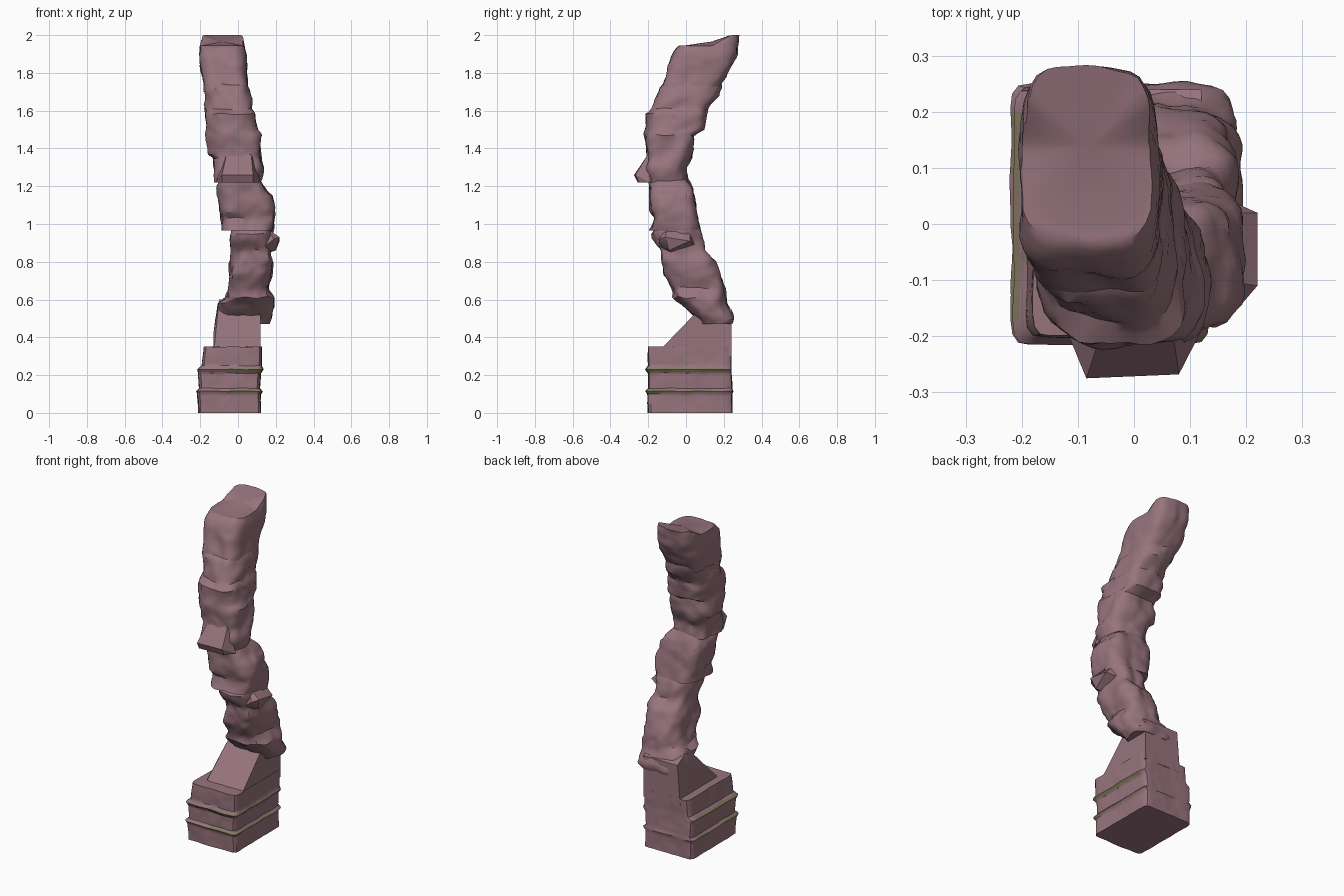
import bpy, bmesh, math
from mathutils import Vector, noise


def material(name, rgb):
    m = bpy.data.materials.new(name)
    m.diffuse_color = (*rgb, 1)
    return m


ROCK = material("mauve rock", (0.31, 0.175, 0.205))
LICHEN = material("olive seam", (0.235, 0.19, 0.125))


def finish(bm, name, angle=35):
    bmesh.ops.recalc_face_normals(bm, faces=bm.faces)
    me = bpy.data.meshes.new(name)
    bm.to_mesh(me)
    bm.free()
    ob = bpy.data.objects.new(name, me)
    bpy.context.collection.objects.link(ob)
    me.materials.append(ROCK)
    me.materials.append(LICHEN)
    bpy.ops.object.select_all(action='DESELECT')
    ob.select_set(True)
    bpy.context.view_layer.objects.active = ob
    bpy.ops.object.shade_smooth_by_angle(angle=math.radians(angle))
    return ob


def loft(name, keys, power, rough, sides=48, step=0.02, tilt=None, seam=None):
    """Stack rounded-box rings; keys are (z, x0, x1, y0, y1)."""
    levels = [keys[0]]
    for a, b in zip(keys, keys[1:]):
        n = max(1, round((b[0] - a[0]) / step))
        for i in range(1, n + 1):
            levels.append([p + (q - p) * i / n for p, q in zip(a, b)])
    bm = bmesh.new()
    rings = []
    for z, x0, x1, y0, y1 in levels:
        ring = []
        for i in range(sides):
            t = 2 * math.pi * (i + 0.5) / sides
            c, s = math.cos(t), math.sin(t)
            r = (abs(c) ** power + abs(s) ** power) ** (-1 / power)
            p = Vector(((x0 + x1) / 2 + (x1 - x0) / 2 * c * r,
                        (y0 + y1) / 2 + (y1 - y0) / 2 * s * r, z))
            k = noise.noise(p * 9) + 0.5 * noise.noise(p * 22)
            p += Vector((c, s, 0)) * rough * (k - 0.15)
            if z > keys[0][0] + 0.01:
                p.z += rough * 0.5 * noise.noise(p * 13 + Vector((5, 3, 1)))
            if tilt:
                p.z = min(p.z, tilt(p))
            ring.append(bm.verts.new(p))
        rings.append(ring)
    for a, b in zip(rings, rings[1:]):
        for i in range(sides):
            j = (i + 1) % sides
            f = bm.faces.new((a[i], a[j], b[j], b[i]))
            if seam and seam(f.calc_center_median()):
                f.material_index = 1
    # caps built as fans so they stay clean on uneven rims
    for ring in (rings[0], rings[-1]):
        mid = bm.verts.new(sum((v.co for v in ring), Vector()) / sides)
        for i in range(sides):
            bm.faces.new((ring[i], ring[(i + 1) % sides], mid))
    return finish(bm, name)


def hull(name, points):
    bm = bmesh.new()
    for p in points:
        bm.verts.new(p)
    bmesh.ops.convex_hull(bm, input=bm.verts)
    return finish(bm, name, 30)


# squared base block with two weathered seams on the front and sides
def seam(p):
    wob = 0.008 * noise.noise(p * 25)
    if p.y > 0.2:
        return False
    if p.y < -0.18 and not -0.05 < p.x:
        return False
    return abs(p.z - 0.228 + wob) < 0.014 or (
        abs(p.z - 0.115 + wob) < 0.011 and noise.noise(p * 14) > -0.25)


loft("base_block", [
    (0.00, -0.21, 0.12, -0.20, 0.245), (0.10, -0.215, 0.12, -0.205, 0.245),
    (0.115, -0.22, 0.13, -0.215, 0.25), (0.13, -0.205, 0.115, -0.20, 0.245),
    (0.21, -0.21, 0.12, -0.20, 0.24), (0.23, -0.215, 0.135, -0.215, 0.24),
    (0.25, -0.19, 0.125, -0.20, 0.24), (0.35, -0.18, 0.125, -0.20, 0.24)],
    18, 0.005, sides=96, step=0.011, seam=seam)

# sloping shoulder between the base and the column
hull("sloped_shoulder", [(x, y, z) for y, z in
     ((-0.17, 0.30), (-0.10, 0.36), (-0.03, 0.42), (0.08, 0.50), (0.12, 0.60),
      (0.24, 0.55), (0.24, 0.30))
     for x in (-0.13 + max(0, z - 0.45) * 0.2, 0.12)])

# leaning column, stacked from broken boulders
loft("lower_column", [
    (0.47, -0.10, 0.17, 0.08, 0.24), (0.50, -0.11, 0.19, 0.06, 0.245),
    (0.58, -0.10, 0.19, -0.03, 0.225), (0.61, -0.06, 0.195, -0.07, 0.22),
    (0.66, -0.05, 0.17, -0.07, 0.21), (0.73, -0.05, 0.18, -0.12, 0.185),
    (0.80, -0.04, 0.185, -0.135, 0.17), (0.86, -0.04, 0.18, -0.14, 0.11),
    (0.95, -0.03, 0.18, -0.19, 0.09), (1.00, -0.02, 0.17, -0.17, 0.06)],
    3.2, 0.022)
loft("middle_column", [
    (0.965, -0.08, 0.18, -0.20, 0.08), (1.03, -0.09, 0.195, -0.18, 0.07),
    (1.09, -0.10, 0.20, -0.19, 0.065), (1.15, -0.115, 0.185, -0.195, 0.05),
    (1.20, -0.11, 0.15, -0.20, 0.03), (1.24, -0.10, 0.11, -0.20, 0.01)],
    3.2, 0.020)
loft("upper_column", [
    (1.22, -0.125, 0.12, -0.22, 0.01), (1.30, -0.13, 0.125, -0.22, 0.01),
    (1.35, -0.135, 0.125, -0.21, 0.025), (1.37, -0.16, 0.125, -0.21, 0.025),
    (1.47, -0.165, 0.12, -0.215, 0.04), (1.50, -0.165, 0.10, -0.215, 0.10),
    (1.58, -0.165, 0.095, -0.215, 0.11), (1.61, -0.165, 0.08, -0.17, 0.11),
    (1.66, -0.17, 0.08, -0.155, 0.145), (1.72, -0.18, 0.065, -0.14, 0.19),
    (1.75, -0.185, 0.05, -0.11, 0.19)], 3.4, 0.020)


# head block, with a top that climbs toward the back
def head_top(p):
    return 1.945 + max(0, min(0.055, (p.y - 0.14) * 0.6)) - 0.05 * max(0, p.x)


loft("head_block", [
    (1.70, -0.18, 0.06, -0.13, 0.16), (1.78, -0.19, 0.05, -0.11, 0.21),
    (1.84, -0.20, 0.045, -0.10, 0.245), (1.90, -0.205, 0.04, -0.07, 0.27),
    (1.95, -0.20, 0.035, -0.03, 0.275), (2.01, -0.19, 0.03, 0.00, 0.275)],
    4.5, 0.014, tilt=head_top)

# jutting ledge on the front and knob on the right
hull("front_ledge", [(-0.12, -0.19, 1.22), (-0.085, -0.255, 1.22), (0.08, -0.25, 1.22),
                     (0.12, -0.19, 1.22), (-0.085, -0.275, 1.26), (0.08, -0.268, 1.26),
                     (-0.06, -0.20, 1.37), (0.07, -0.20, 1.37), (0, -0.1, 1.3)])
hull("side_knob", [(0.14, -0.14, 0.88), (0.19, -0.145, 0.92), (0.22, -0.11, 0.93),
                   (0.22, 0.02, 0.91), (0.20, -0.09, 0.86), (0.13, 0.06, 0.88),
                   (0.15, -0.10, 0.98), (0.15, 0.02, 0.98), (0.08, -0.05, 0.82)])
